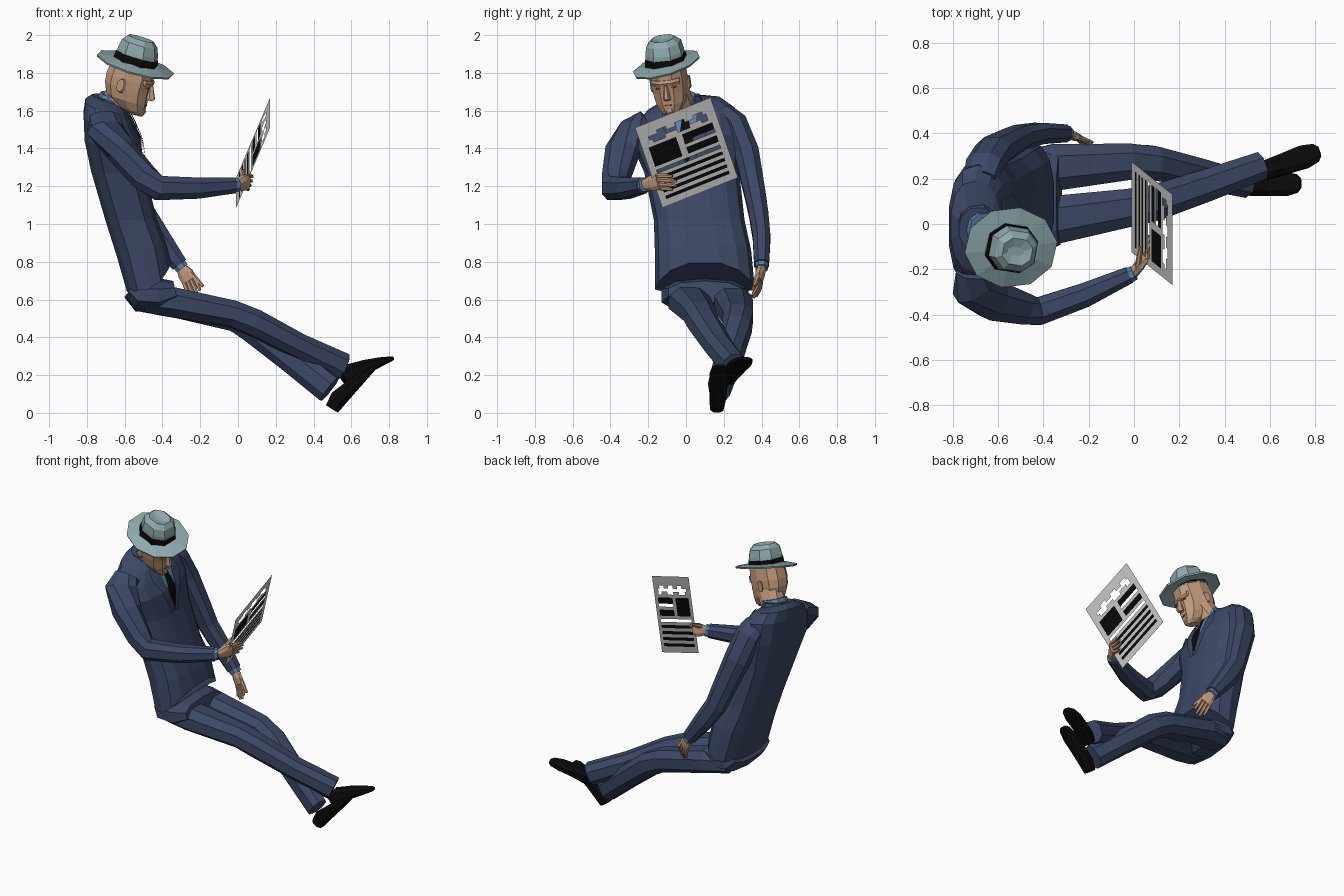
import bpy
import bmesh
from math import cos, sin, pi
from mathutils import Vector as V
from mathutils.bvhtree import BVHTree

cube = bpy.data.objects.get("Cube")
if cube:
    bpy.data.objects.remove(cube)


def material(name, r, g, b):
    m = bpy.data.materials.new(name)
    m.use_nodes = True
    m.diffuse_color = (r, g, b, 1)
    m.node_tree.nodes["Principled BSDF"].inputs["Base Color"].default_value = (r, g, b, 1)
    return m


SUIT = material("navy suit", .045, .064, .13)
SKIN = material("skin", .54, .325, .2)
DARK = material("dark skin", .3, .16, .1)
HAT = material("grey blue felt", .27, .4, .42)
BLACK = material("black", .003, .003, .003)
SHIRT = material("blue shirt", .1, .22, .38)
PAPER = material("newsprint grey", .64, .64, .63)


def finish(name, bm, *mats):
    bmesh.ops.recalc_face_normals(bm, faces=bm.faces)
    mesh = bpy.data.meshes.new(name)
    bm.to_mesh(mesh)
    bm.free()
    for m in mats:
        mesh.materials.append(m)
    ob = bpy.data.objects.new(name, mesh)
    bpy.context.collection.objects.link(ob)
    return ob


def loft(name, rings, mat):
    """Skin a series of equal point rings and cap both ends."""
    bm = bmesh.new()
    rows = [[bm.verts.new(p) for p in r] for r in rings]
    n = len(rows[0])
    for a, b in zip(rows, rows[1:]):
        for i in range(n):
            j = (i + 1) % n
            bm.faces.new((a[i], a[j], b[j], b[i]))
    bm.faces.new(rows[0])
    bm.faces.new(rows[-1])
    return finish(name, bm, mat)


def oval(c, a, b, n=8, power=1.0):
    """Ring around c spanned by the half axes a and b; power below 1 squares it."""
    def soft(t):
        return (1 if t > 0 else -1) * abs(t) ** power
    angles = [2 * pi * (i + .5) / n for i in range(n)]
    return [V(c) + V(a) * soft(cos(t)) + V(b) * soft(sin(t)) for t in angles]


def tube(name, stops, mat, n=8, up=(0, 0, 1)):
    """Limb through stops of (x, y, z, half width, half height)."""
    pts = [V(s[:3]) for s in stops]
    rings = []
    for i, s in enumerate(stops):
        t = (pts[min(i + 1, len(pts) - 1)] - pts[max(i - 1, 0)]).normalized()
        side = V(up).cross(t).normalized()
        rings.append(oval(pts[i], side * s[3], t.cross(side) * s[4], n, .85))
    return loft(name, rings, mat)


# Jacket: centre, half depth, half width, front lift, left lift
jacket_rows = [
    (-.47, .10, .655, .12, .265, .015, 0),
    (-.51, .09, .86, .135, .255, .03, 0),
    (-.565, .07, 1.02, .14, .24, 0, 0),
    (-.635, .03, 1.28, .145, .25, 0, .01),
    (-.665, 0, 1.45, .15, .285, 0, .03),
    (-.69, -.01, 1.565, .13, .27, -.02, .05),
    (-.70, -.01, 1.63, .11, .20, -.025, .035),
    (-.69, -.015, 1.655, .085, .10, -.03, .01)]
jacket_rings = [oval((x, y, z), (d, 0, f), (0, w, l), 14, .8)
                for x, y, z, d, w, f, l in jacket_rows]
for p in jacket_rings[0]:  # cutaway front hem
    p.z += .13 * max(0, (p.x + .47) / .12) ** 2
jacket = loft("jacket", jacket_rings, SUIT)
probe = bmesh.new()
probe.from_mesh(jacket.data)
chest = BVHTree.FromBMesh(probe)
probe.free()


def chest_plate(name, rows, mat, lift):
    """Panel on the chest from rows of (z, y start, y end)."""
    bm = bmesh.new()
    stations = []
    for r0, r1 in zip(rows, rows[1:]):
        stations += [V(r0).lerp(V(r1), k / 4) for k in range(4)]
    grid = []
    for z, a, b in stations + [V(rows[-1])]:
        line = []
        for i in range(5):
            y = a + (b - a) * i / 4
            hit = chest.ray_cast(V((1, y, z)), V((-1, 0, 0)))[0]
            line.append(bm.verts.new((hit.x + lift if hit else -.6, y, z)))
        grid.append(line)
    for p, q in zip(grid, grid[1:]):
        for i in range(4):
            bm.faces.new((p[i], p[i + 1], q[i + 1], q[i]))
    return finish(name, bm, mat)


# Shirt front, tie and lapels
chest_plate("shirt_front", [(1.61, -.085, .065), (1.33, -.005, .015)], SHIRT, .006)
chest_plate("tie", [(1.60, -.028, .013), (1.57, -.02, .01), (1.44, -.038, .038),
                    (1.33, -.004, .014)], BLACK, .014)
for name, s in (("left_lapel", 1), ("right_lapel", -1)):
    chest_plate(name, [(1.62, -.01 + s * .07, -.01 + s * .11),
                       (1.52, s * .05, s * .135), (1.5, s * .05, s * .115),
                       (1.30, s * .002, s * .03)], SUIT, .012)
tube("jacket_collar", [(-.70, -.01, 1.61, .12, .10), (-.69, -.02, 1.67, .095, .085)],
     SUIT, 10, (1, 0, 0))
tube("shirt_collar", [(-.675, -.02, 1.62, .088, .085), (-.655, -.03, 1.675, .08, .076)],
     SHIRT, 10, (1, 0, 0))

# Trousers
tube("trouser_seat", [(-.565, .10, .66, .2, .06), (-.52, .10, .625, .24, .09),
                      (-.42, .10, .62, .24, .095), (-.33, .10, .64, .2, .06)], SUIT, 10)
tube("right_trouser_leg", [(-.50, 0, .60, .10, .07), (-.37, .015, .59, .115, .085),
                           (-.03, .07, .525, .09, .075), (.08, .09, .48, .085, .075),
                           (.32, .17, .355, .076, .068), (.555, .255, .245, .066, .075)], SUIT)
tube("left_trouser_leg", [(-.50, .22, .60, .10, .07), (-.35, .25, .585, .11, .08),
                          (-.02, .275, .505, .085, .078), (.08, .27, .45, .08, .083),
                          (.28, .225, .29, .072, .078), (.485, .175, .125, .06, .08)], SUIT)

# Shoes: each lofted along its own sole line
for side, heel, toe, tip in (("right", V((.585, .235, .19)), V((.81, .32, .31)), V((-.4, 0, 1))),
                             ("left", V((.525, .165, .045)), V((.715, .18, .265)), V((-1, 0, .8)))):
    d = toe - heel
    up = tip.normalized()
    stops = []
    for t, w, h in ((-.12, .037, .04), (.1, .046, .05), (.4, .05, .04),
                    (.72, .056, .026), (.93, .044, .015), (1, .024, .01)):
        stops.append((*(heel + d * t + up * (h - .035)), w, h))
    tube(side + "_shoe", stops, BLACK, 8, up)

# Sleeves and cuffs
tube("right_sleeve", [(-.70, -.21, 1.56, .09, .05), (-.705, -.275, 1.50, .105, .07),
                      (-.62, -.335, 1.39, .095, .075), (-.50, -.37, 1.25, .075, .075),
                      (-.42, -.385, 1.19, .065, .07), (-.22, -.315, 1.19, .058, .06),
                      (-.02, -.225, 1.205, .04, .045)], SUIT)
tube("right_cuff", [(-.04, -.236, 1.203, .037, .04), (.0, -.216, 1.208, .035, .038)], SHIRT)
tube("left_sleeve", [(-.68, .20, 1.59, .05, .075), (-.66, .26, 1.535, .065, .085),
                     (-.62, .32, 1.38, .07, .085), (-.54, .365, 1.16, .06, .075),
                     (-.50, .385, 1.05, .055, .07), (-.42, .40, .93, .05, .065),
                     (-.31, .40, .785, .042, .047)], SUIT, 8, (1, 0, .3))
tube("left_cuff", [(-.33, .40, .81, .036, .04), (-.295, .40, .765, .035, .038)],
     SHIRT, 8, (1, 0, .3))


def hand(side, wrist, knuckle, tip, spread, thumb):
    """Palm, four fingers fanned along spread, and a thumb."""
    w, k, t, s = V(wrist), V(knuckle), V(tip), V(spread)
    across = s.normalized().cross(k - w).normalized()
    tube(side + "_palm", [(*w, .024, .028), (*((w + k) / 2), .022, .044), (*k, .016, .044)],
         SKIN, 8, s)
    for i, name in enumerate(("index", "middle", "ring", "little")):
        o = s * (1.5 - i)
        a, b = k + o - (k - w) * .1, t + o * 1.1 - (t - k) * (.22 if i in (0, 3) else 0)
        mid = (a + b) / 2 + across * .006
        tube(f"{side}_{name}_finger", [(*a, .012, .012), (*mid, .011, .012), (*b, .007, .008)],
             SKIN, 6, s)
    a, b = w + (k - w) * .25 + s, V(thumb)
    tube(side + "_thumb", [(*a, .015, .015), (*((a + b) / 2), .013, .013), (*b, .008, .008)],
         SKIN, 6, s)


hand("right", (-.005, -.218, 1.207), (.055, -.145, 1.225), (.07, -.05, 1.215),
     (.006, 0, .021), (.03, -.10, 1.285))
hand("left", (-.30, .40, .77), (-.255, .385, .70), (-.225, .355, .615),
     (.018, -.006, .01), (-.185, .36, .67))

# Newspaper: a grid sheet with printed blocks and cut-out strips
top_left, top_right = V((.17, -.27, 1.51)), V((.17, .13, 1.67))
down = V((-.18, .145, -.425))
N = 25
bm = bmesh.new()
sheet = [[bm.verts.new(top_left + (top_right - top_left) * (i / N) + down * (j / N))
          for i in range(N + 1)] for j in range(N + 1)]


def printed(i, j):
    """Return 0 paper, 1 ink, 2 cut away."""
    inside = 2 <= i <= 22
    right_column = 13 <= i <= 22
    if 3 <= i <= 21 and 3 + (i // 3) % 2 <= j <= 4 + (i // 4) % 2:
        return 2
    if (2 <= i <= 10 and 7 <= j <= 12) or (right_column and j in (7, 8, 11, 12)):
        return 1
    if (right_column and j == 9) or (inside and j == 14):
        return 2
    return 1 if inside and 16 <= j <= 22 and j % 2 == 0 else 0


for j in range(N):
    for i in range(N):
        kind = printed(i, j)
        if kind < 2:
            f = bm.faces.new((sheet[j][i], sheet[j + 1][i], sheet[j + 1][i + 1], sheet[j][i + 1]))
            f.material_index = kind
finish("newspaper", bm, PAPER, BLACK)

# Head frame: forward, left and up directions
UP = V((.28, -.15, .95)).normalized()
LEFT = UP.cross(V((.95, -.15, -.3))).normalized()
FWD = LEFT.cross(UP)
HEAD = V((-.575, -.085, 1.72))


def at(f, l, u):
    return HEAD + FWD * f + LEFT * l + UP * u


def head_rings(rows, n=10, power=.85):
    """Rows of (height, back, front, half width) in the head frame."""
    return [oval(at((a + b) / 2, 0, u), FWD * ((b - a) / 2), LEFT * w, n, power)
            for u, a, b, w in rows]


tube("neck", [(-.675, -.015, 1.60, .075, .075), (-.60, -.06, 1.72, .075, .085)], SKIN, 10, (1, 0, 0))
loft("head", head_rings([(-.125, .02, .10, .03), (-.105, -.03, .115, .055),
                         (-.06, -.11, .115, .085), (0, -.135, .11, .098),
                         (.05, -.14, .112, .102), (.15, -.128, .105, .098)]), SKIN)
loft("nose", head_rings([(-.03, .09, .142, .02), (-.018, .09, .152, .019),
                         (.05, .09, .12, .009)], 6, 1), SKIN)
loft("brow", head_rings([(.045, .02, .115, .075), (.06, .02, .12, .08),
                         (.075, .02, .113, .08)], 8), SKIN)
loft("chin", head_rings([(-.125, .05, .11, .025), (-.1, .05, .122, .03),
                         (-.08, .05, .114, .03)], 8), SKIN)
loft("mouth", head_rings([(-.064, .08, .117, .026), (-.059, .08, .117, .026)], 8), DARK)
for side, s in (("left", 1), ("right", -1)):
    loft(side + "_ear", [oval(at(-.02 - .015 * k, s * (.09 + .017 * k), .015),
                              FWD * (.024 - .004 * k), UP * (.042 - .006 * k), 8)
                         for k in (0, 1)], SKIN)
    loft(side + "_eye", [oval(at(f, s * .042, .034), LEFT * .015, UP * .003, 6)
                         for f in (.09, .111)], DARK)

# Hat: dipped brim, band and pinched crown
brim = []
for size, u in ((.6, .132), (1, .122), (1.02, .132), (.6, .148)):
    brim.append([p + UP * (.12 * (p - HEAD).dot(LEFT) * size)
                 for p in oval(at(-.005, 0, u), FWD * .21 * size, LEFT * .18 * size, 10)])
loft("hat_brim", brim, HAT)
loft("hat_band", head_rings([(.135, -.13, .115, .113), (.178, -.126, .107, .109)], 8), BLACK)
crown = head_rings([(.13, -.124, .108, .107), (.2, -.12, .1, .103),
                    (.245, -.112, .082, .094), (.272, -.088, .055, .062)], 8)
crown.append([p - UP * .012 for p in oval(at(-.02, 0, .272), FWD * .04, LEFT * .02, 8)])
loft("hat_crown", crown, HAT)
